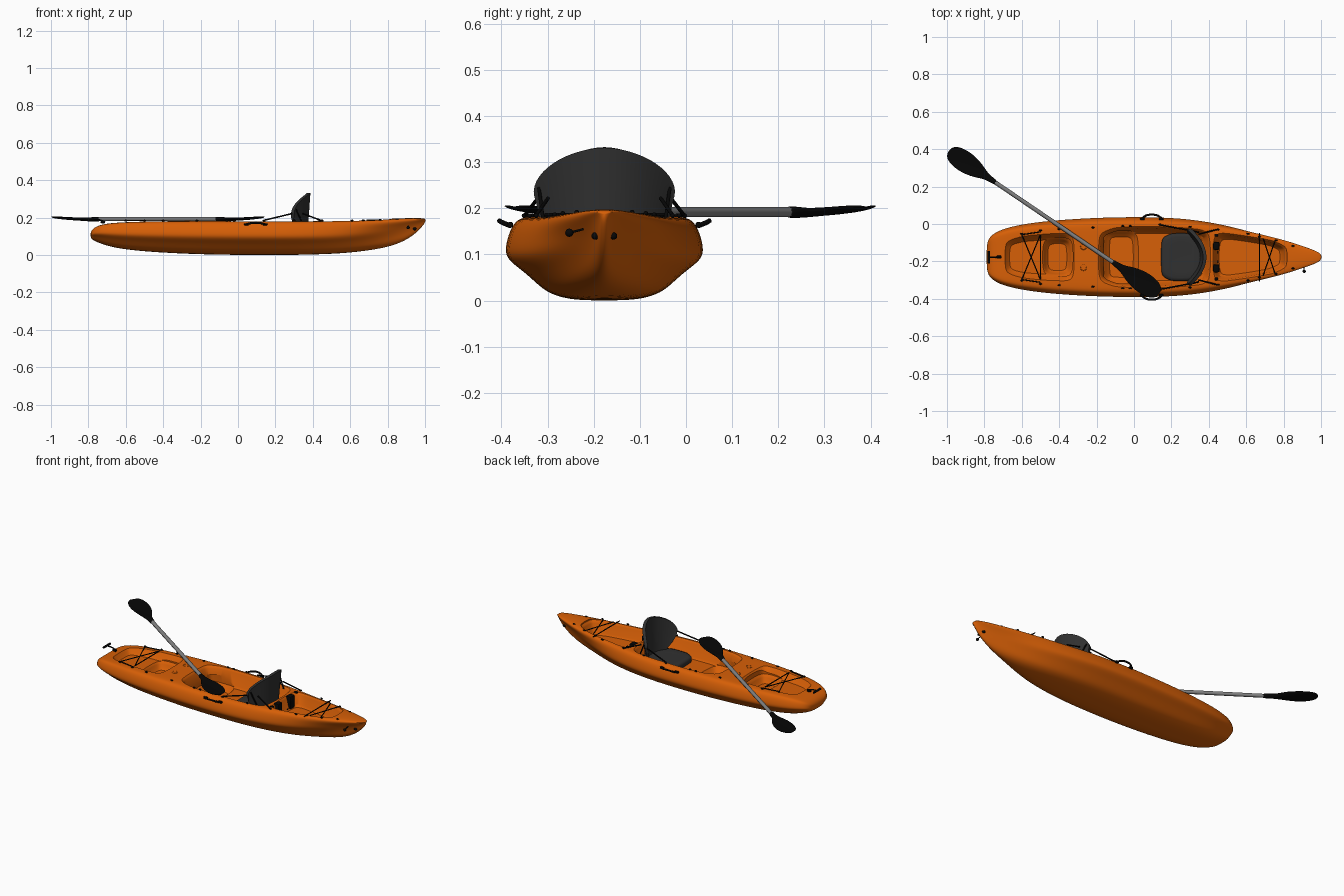
import bpy, bmesh, math
from mathutils import Vector

if "Cube" in bpy.data.objects:
    bpy.data.objects.remove(bpy.data.objects["Cube"])

CY = -0.177  # centre line of the boat

def material(name, rgb):
    m = bpy.data.materials.new(name)
    m.diffuse_color = (*rgb, 1)
    m.use_nodes = True
    m.node_tree.nodes["Principled BSDF"].inputs["Base Color"].default_value = m.diffuse_color
    return m

ORANGE = material("orange plastic", (0.68, 0.115, 0.002))
BLACK = material("black rubber", (0.002, 0.002, 0.002))
FABRIC = material("dark grey fabric", (0.03, 0.03, 0.03))
GREY = material("grey metal", (0.22, 0.22, 0.22))

def obj_from_bm(name, bm, mat):
    bmesh.ops.recalc_face_normals(bm, faces=bm.faces)
    me = bpy.data.meshes.new(name)
    bm.to_mesh(me)
    bm.free()
    ob = bpy.data.objects.new(name, me)
    bpy.context.collection.objects.link(ob)
    me.materials.append(mat)
    return ob

def activate(ob):
    bpy.ops.object.select_all(action='DESELECT')
    ob.select_set(True)
    bpy.context.view_layer.objects.active = ob

def smooth(ob, angle=40):
    activate(ob)
    bpy.ops.object.shade_smooth_by_angle(angle=math.radians(angle))

def modify(ob, kind, **props):
    m = ob.modifiers.new(kind, kind)
    for k, v in props.items():
        setattr(m, k, v)
    activate(ob)
    bpy.ops.object.modifier_apply(modifier=m.name)

def loft(name, rings, mat):
    bm = bmesh.new()
    vs = [[bm.verts.new(p) for p in r] for r in rings]
    n = len(rings[0])
    for a, b in zip(vs, vs[1:]):
        for i in range(n):
            bm.faces.new((a[i], a[(i + 1) % n], b[(i + 1) % n], b[i]))
    bm.faces.new(vs[0])
    bm.faces.new(vs[-1])
    return obj_from_bm(name, bm, mat)

def cord(name, pts, r, mat=BLACK, spline='POLY', boat=True):
    cu = bpy.data.curves.new(name, 'CURVE')
    cu.dimensions = '3D'
    cu.bevel_depth, cu.bevel_resolution, cu.use_fill_caps = r, 2, True
    s = cu.splines.new(spline)
    s.points.add(len(pts) - 1)
    for p, q in zip(s.points, pts):
        p.co = (q[0], q[1] + (CY if boat else 0), q[2], 1)
    if spline == 'NURBS':
        s.use_endpoint_u, s.order_u = True, 3
    ob = bpy.data.objects.new(name, cu)
    bpy.context.collection.objects.link(ob)
    cu.materials.append(mat)

def box(name, c, size, mat=BLACK, bevel=0.003, seg=2):
    bm = bmesh.new()
    bmesh.ops.create_cube(bm, size=1)
    for v in bm.verts:
        v.co = Vector((v.co.x * size[0] + c[0], v.co.y * size[1] + c[1] + CY, v.co.z * size[2] + c[2]))
    bmesh.ops.bevel(bm, geom=bm.edges[:], offset=bevel, segments=seg, affect='EDGES', profile=0.5)
    smooth(obj_from_bm(name, bm, mat))

def ball(name, c, r, scale=(1, 1, 1), mat=BLACK):
    bm = bmesh.new()
    bmesh.ops.create_uvsphere(bm, u_segments=12, v_segments=8, radius=r)
    for v in bm.verts:
        v.co = Vector((v.co.x * scale[0] + c[0], v.co.y * scale[1] + c[1] + CY, v.co.z * scale[2] + c[2]))
    smooth(obj_from_bm(name, bm, mat), 60)

# Hull: half sections (width, height) blended from midship to bow
MID = [(0, 0), (.2, 0), (.4, .02), (.58, .09), (.69, .2), (.82, .34), (.95, .45), (1.015, .55),
       (1.0, .7), (.955, .86), (.89, .97), (.78, 1), (.45, 1), (0, 1)]
BOW = [(0, 0), (.14, .03), (.25, .1), (.33, .2), (.4, .32), (.47, .42), (.55, .52), (.65, .62),
       (.8, .74), (.98, .86), (1, .94), (.9, 1), (.5, 1.03), (0, 1.04)]
STATIONS = [(-.789, .07, .092, .123), (-.772, .108, .077, .146), (-.735, .135, .062, .162), (-.67, .16, .04, .173),
            (-.51, .19, .018, .18), (-.185, .212, .002, .183), (.14, .214, 0, .181), (.35, .197, .001, .18),
            (.56, .157, .008, .182), (.72, .118, .026, .186), (.83, .085, .049, .19), (.9, .06, .08, .193),
            (.95, .043, .115, .195), (.985, .027, .152, .195), (1.003, .013, .178, .194)]
rings = []
for x, w, b, t in STATIONS:
    k = min(1, max(0, (x - .5) / .42))
    k = k * k * (3 - 2 * k)
    half = [((m[0] * (1 - k) + n[0] * k) * w, b + (m[1] * (1 - k) + n[1] * k) * (t - b)) for m, n in zip(MID, BOW)]
    ring = half + [(-y, z) for y, z in half[-2:0:-1]]
    rings.append([(x, y + CY, z) for y, z in ring])
hull = loft("hull", rings, ORANGE)
modify(hull, 'SUBSURF', levels=2)

# Wells cut into the deck: outline given as (x, half width), rounded then lofted with a lip
def outline(half):
    pts = [Vector(p) for p in half] + [Vector((x, -y)) for x, y in reversed(half)]
    for c in (.16, .25, .25):
        pts = [q for i, p in enumerate(pts) for q in
               (p.lerp(pts[(i + 1) % len(pts)], c), p.lerp(pts[(i + 1) % len(pts)], 1 - c))]
    return pts

def inset_ring(pts, d, z):
    xs = [p.x for p in pts]
    mx, hx, hy = (max(xs) + min(xs)) / 2, (max(xs) - min(xs)) / 2, max(p.y for p in pts)
    return [(mx + (p.x - mx) * (1 - d / hx), p.y * (1 - d / hy) + CY, z) for p in pts]

def well(half, floor, deck, wall=.018):
    pts = outline(half)
    levels = [(wall + .012, floor), (wall, floor + .012), (.006, deck - .012),
              (0, deck - .004), (-.008, deck + .004), (-.008, deck + .05)]
    c = loft("well_cutter", [inset_ring(pts, d, z) for d, z in levels], ORANGE)
    c.hide_render = True
    modify(hull, 'BOOLEAN', operation='DIFFERENCE', object=c, solver='EXACT')
    bpy.data.objects.remove(c)

well([(-.695, .085), (-.6, .112), (-.45, .122), (-.325, .122)], .14, .18)
well([(-.485, .095), (-.335, .098)], .1, .14, .012)
well([(-.185, .12), (-.1, .155), (.05, .162), (.25, .157), (.405, .14)], .085, .181, .022)
well([(-.155, .125), (-.1, .132), (.02, .132)], .055, .085, .012)
well([(.425, .135), (.6, .11), (.74, .083), (.81, .05)], .105, .182, .018)
smooth(hull, 35)

# Scupper rims on the foredeck
for s in (-1, 1):
    cord("scupper_rim", [(-.27 + .016 * math.cos(a * math.pi / 10), s * .056 + .016 * math.sin(a * math.pi / 10), .182)
                         for a in range(21)], .0015, ORANGE)

# Seat cushion and curved backrest
pts = outline([(.145, .1), (.2, .128), (.3, .128), (.365, .1)])
cushion = loft("seat_cushion", [inset_ring(pts, d, z) for d, z in
               ((.006, .08), (0, .088), (0, .108), (.006, .117), (.018, .121), (.05, .119))], FABRIC)
smooth(cushion, 50)

def back_point(u, v):
    top = .228 + .104 * math.sqrt(max(0, 1 - abs(u) ** 1.75))
    low = .088 + .1 * abs(u) ** 3
    z = low + (top - low) * v
    wide = .15 - .014 * (1 - v)
    return (.362 + (z - .1) * .07 - .078 * abs(u) ** 2, wide * u + CY, z)

bm = bmesh.new()
n, m = 28, 10
g = [[bm.verts.new(back_point(math.sin((2 * i / n - 1) * math.pi / 2), j / m)) for j in range(m + 1)]
     for i in range(n + 1)]
for i in range(n):
    for j in range(m):
        bm.faces.new((g[i][j], g[i + 1][j], g[i + 1][j + 1], g[i][j + 1]))
back = obj_from_bm("seat_back", bm, FABRIC)
modify(back, 'SOLIDIFY', thickness=.018, offset=0)
smooth(back, 50)

# Black fittings mirrored on both sides
for s in (-1, 1):
    # seat straps to the deck
    cord("front_seat_strap", [(.29, s * .144, .222), (.14, s * .172, .186)], .004)
    cord("rear_seat_strap", [(.345, s * .122, .222), (.445, s * .148, .185)], .004)
    cord("seat_side_strap", [(.31, s * .142, .245), (.345, s * .132, .17)], .004)
    # side carry handles
    cord("side_handle", [(.04, s * .203, .162), (.055, s * .222, .169), (.095, s * .229, .174),
                         (.135, s * .222, .169), (.15, s * .203, .162)], .0055, spline='NURBS')
    for x in (.045, .145):
        box("handle_mount", (x, s * .204, .164), (.024, .012, .012))
    # tall holders on the front wall of the rear well
    box("rear_holder", (.44, s * .06, .145), (.036, .042, .08), bevel=.008)
    for y, z in ((.025, .11), (.117, .181)):
        box("rear_buckle", (.44, s * y, z), (.02, .014, .01))
    # deck eyelets
    for x, y in ((-.6, .125), (-.5, .143), (-.4, .15), (-.22, .158), (-.06, .166), (-.02, .166), (.14, .174),
                 (.3, .162), (.45, .148), (.61, .125), (.67, .108), (.76, .09), (.85, .06)):
        ball("deck_eyelet", (x, s * y, .184 + max(0, x - .6) * .03), .0065, (1.3, .8, .8))
    # bow plugs
    ball("bow_plug", (.945, s * .02, .14), .01, (1, .8, .8))

# Bow drain plug on the near side
ball("bow_drain_plug", (.91, -.076, .147), .009)
cord("bow_drain_stem", [(.91, -.045, .155), (.91, -.072, .148)], .0025)

# Bungee cords over both wells
def bungee(pairs, z):
    for a, b in pairs:
        cord("bungee", [(*a, z), (*b, z)], .003)

bungee([((-.6, -.12), (-.5, .12)), ((-.6, .12), (-.5, -.12)), ((-.6, .12), (-.5, .135)), ((-.6, -.12), (-.5, -.135)),
        ((-.5, -.115), (-.5, .115))], .184)
bungee([((.67, -.13), (.67, .13)), ((.69, -.1), (.755, .09)), ((.69, .1), (.755, -.09))], .187)

# Stern toggle handle
cord("stern_cord", [(-.71, 0, .178), (-.74, 0, .188), (-.774, 0, .19)], .004)
cord("stern_toggle", [(-.776, -.033, .19), (-.776, .033, .19)], .0065)
box("stern_mount", (-.722, 0, .176), (.024, .016, .012))

# Paddle: shaft and two cambered blades
D = Vector((.828, -.561, 0)).normalized()
A, B = Vector((-.75, .228, .192)), Vector((-.105, -.2095, .192))
cord("paddle_shaft", [A, B], .0112, GREY, boat=False)
BLADE = [(-.02, .013, .013), (.01, .015, .013), (.05, .019, .011), (.08, .033, .009), (.12, .048, .007),
         (.17, .058, .006), (.22, .058, .005), (.26, .048, .004), (.28, .034, .003), (.29, .014, .002)]
for name, P, d in (("left_blade", A, -D), ("right_blade", B, D)):
    side = Vector((-d.y, d.x, 0))
    rings = []
    for s, w, t in BLADE:
        ring = []
        for i in range(16):
            a = i * math.pi / 8
            u = math.cos(a)
            k = max(0, s) / .3
            lift = .024 * k * k - .014 * k + .012 * u * u * min(1, 2.5 * k) * (1 - .5 * k)
            ring.append(P + d * s + side * (w * u) + Vector((0, 0, t * math.sin(a) + lift)))
        rings.append(ring)
    blade = loft(name, rings, BLACK)
    modify(blade, 'SUBSURF', levels=1)
    smooth(blade, 50)
